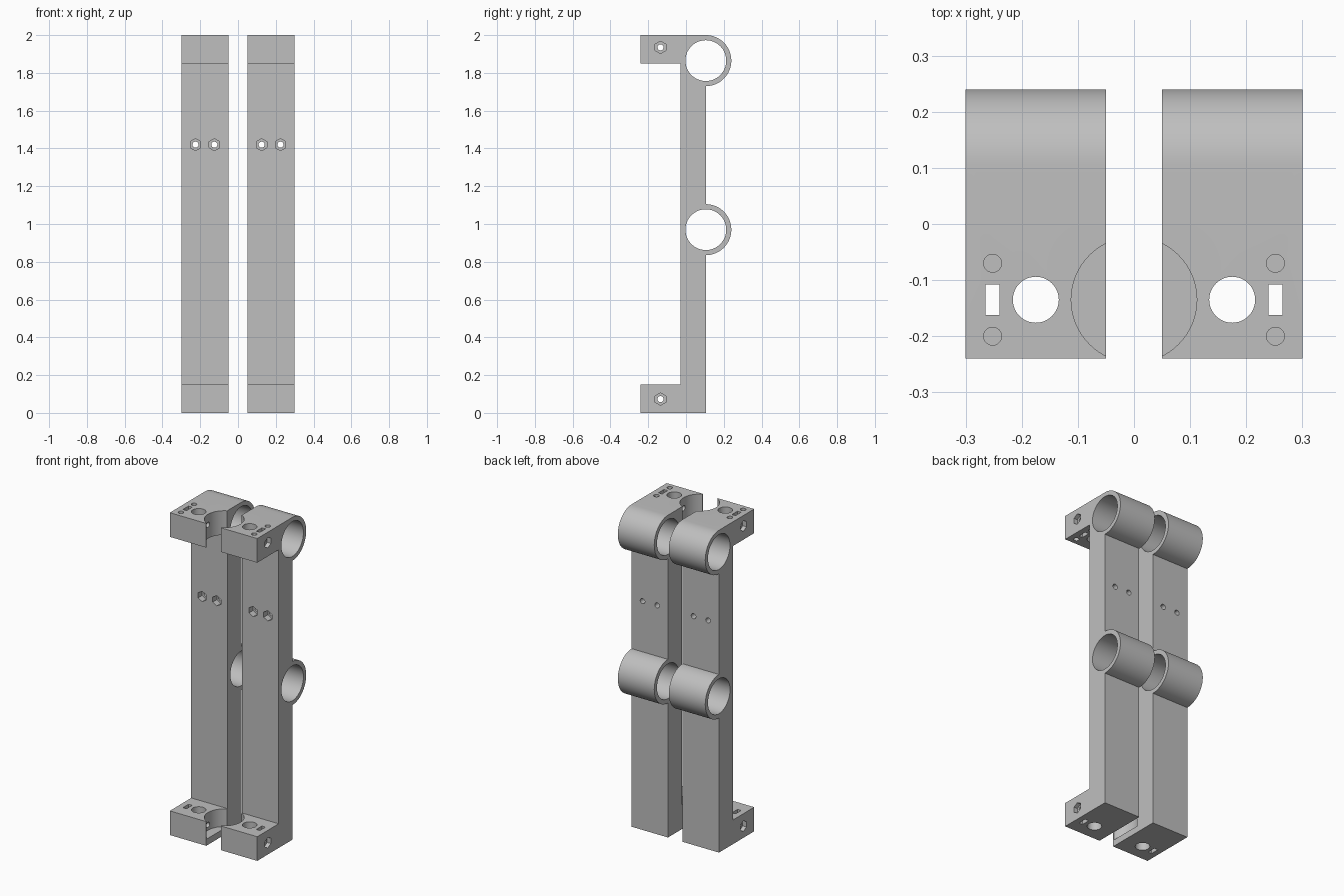
import bpy, bmesh
from math import pi, cos, sin, radians
from mathutils import Matrix, Vector

cube = bpy.data.objects.get("Cube")
if cube:
    bpy.data.objects.remove(cube, do_unlink=True)

grey = bpy.data.materials.new("plain grey")
grey.use_nodes = True
COLOUR = (0.52, 0.52, 0.52, 1)
grey.diffuse_color = COLOUR
grey.node_tree.nodes["Principled BSDF"].inputs["Base Color"].default_value = COLOUR

X_IN, X_OUT = 0.05, 0.30
X_MID = (X_IN + X_OUT) / 2
FRONT, COL_FRONT, COL_BACK = -0.24, -0.03, 0.105
BLOCK, TOP = 0.15, 2.0
TUBE_R, BORE_R = 0.135, 0.108
TUBE_Z = (0.97, TOP - TUBE_R)
ROD_Y = -0.135
BOLT_Z = (0.073, 1.935)


def make_object(name, bm):
    bmesh.ops.recalc_face_normals(bm, faces=bm.faces)
    mesh = bpy.data.meshes.new(name)
    bm.to_mesh(mesh)
    bm.free()
    mesh.materials.append(grey)
    obj = bpy.data.objects.new(name, mesh)
    bpy.context.collection.objects.link(obj)
    return obj


def rod(start, end, radius, sides=48):
    """Cylinder or prism cutter between two points."""
    a, b = Vector(start), Vector(end)
    turn = (b - a).to_track_quat('Z', 'Y').to_matrix().to_4x4()
    bm = bmesh.new()
    bmesh.ops.create_cone(bm, cap_ends=True, segments=sides, radius1=radius,
                          radius2=radius, depth=(b - a).length,
                          matrix=Matrix.Translation((a + b) / 2) @ turn)
    return make_object("cutter", bm)


def box(centre, size):
    bm = bmesh.new()
    bmesh.ops.create_cube(bm, size=1, matrix=Matrix.Translation(centre)
                          @ Matrix.Diagonal((*size, 1)))
    return make_object("cutter", bm)


def arc(z, start, steps=32):
    """Half round tube outline, from below to the given end angle."""
    return [(COL_BACK + TUBE_R * cos(t), z + TUBE_R * sin(t))
            for t in (start + (pi / 2 - start) * i / steps for i in range(steps + 1))]


def body():
    # side outline: foot, column, two tubes and head
    outline = [(FRONT, 0), (COL_BACK, 0)]
    for z in TUBE_Z:
        outline += arc(z, -pi / 2)
    outline += [(FRONT, TOP), (FRONT, TOP - BLOCK), (COL_FRONT, TOP - BLOCK),
                (COL_FRONT, BLOCK), (FRONT, BLOCK)]
    bm = bmesh.new()
    face = bm.faces.new([bm.verts.new((X_IN, y, z)) for y, z in outline])
    ext = bmesh.ops.extrude_face_region(bm, geom=[face])
    moved = [v for v in ext["geom"] if isinstance(v, bmesh.types.BMVert)]
    bmesh.ops.translate(bm, verts=moved, vec=(X_OUT - X_IN, 0, 0))
    return make_object("left_bracket", bm)


def cutters():
    cuts = []
    # tube bores
    for z in TUBE_Z:
        cuts.append(rod((0, COL_BACK, z), (0.4, COL_BACK, z), BORE_R, 64))
    # vertical rod hole and nut slot through head and foot
    cuts.append(rod((X_MID, ROD_Y, -0.1), (X_MID, ROD_Y, 2.1), 0.041))
    cuts.append(box((0.252, ROD_Y, 1), (0.025, 0.055, 2.2)))
    # round pockets on the inner side: open in the head, floored in the foot
    cuts.append(rod((0, ROD_Y, 1.8), (0, ROD_Y, 2.1), 0.112, 64))
    cuts.append(rod((0, ROD_Y, 0.04), (0, ROD_Y, 0.2), 0.112, 64))
    # small holes in the head
    for y in (-0.2, -0.07):
        cuts.append(rod((0.252, y, 1.8), (0.252, y, 2.1), 0.016, 24))
    # sideways bolts with hexagonal recesses
    for z in BOLT_Z:
        cuts.append(rod((0, ROD_Y, z), (0.4, ROD_Y, z), 0.016, 24))
        cuts.append(rod((0.275, ROD_Y, z), (0.4, ROD_Y, z), 0.033, 6))
    # front to back bolts with hexagonal recesses
    for x in (0.125, 0.225):
        cuts.append(rod((x, -0.2, 1.42), (x, 0.2, 1.42), 0.016, 24))
        cuts.append(rod((x, -0.2, 1.42), (x, 0.01, 1.42), 0.032, 6))
    return cuts


left = body()
cuts = cutters()
for cut in cuts:
    mod = left.modifiers.new("cut", 'BOOLEAN')
    mod.operation = 'DIFFERENCE'
    mod.solver = 'EXACT'
    mod.object = cut
bpy.context.view_layer.update()
graph = bpy.context.evaluated_depsgraph_get()
mesh = bpy.data.meshes.new_from_object(left.evaluated_get(graph))
left.modifiers.clear()
left.data = mesh
for cut in cuts:
    bpy.data.objects.remove(cut, do_unlink=True)

# mirrored partner
bm = bmesh.new()
bm.from_mesh(left.data)
bmesh.ops.scale(bm, vec=(-1, 1, 1), verts=bm.verts)
bmesh.ops.reverse_faces(bm, faces=bm.faces)
right_mesh = left.data.copy()
bm.to_mesh(right_mesh)
bm.free()
right = bpy.data.objects.new("right_bracket", right_mesh)
bpy.context.collection.objects.link(right)

for obj in (left, right):
    bpy.ops.object.select_all(action='DESELECT')
    obj.select_set(True)
    bpy.context.view_layer.objects.active = obj
    bpy.ops.object.shade_smooth_by_angle(angle=radians(30))
